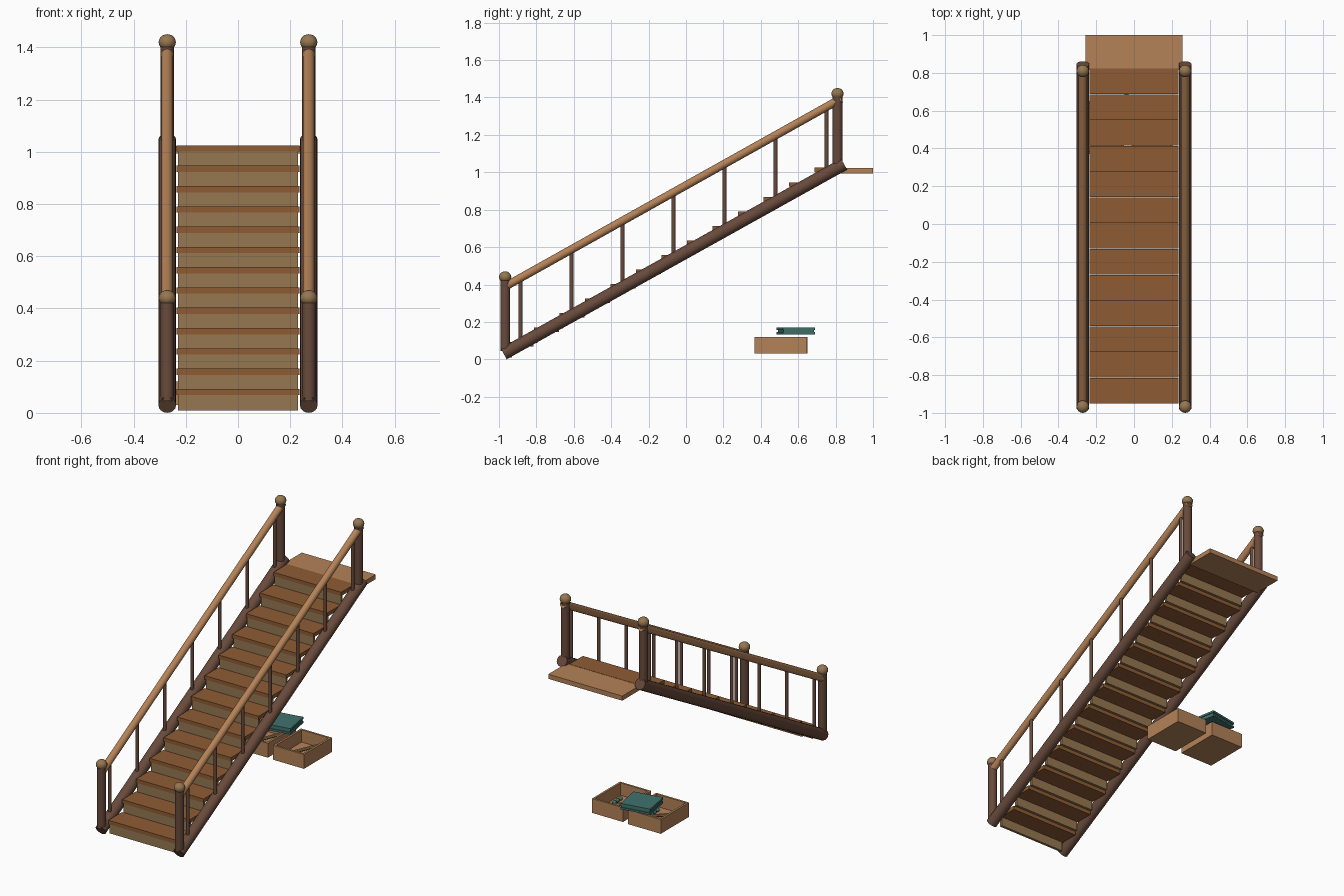
import bpy, math
from mathutils import Vector, Matrix

if "Cube" in bpy.data.objects:
    bpy.data.objects.remove(bpy.data.objects["Cube"])


def material(name, rgb):
    lin = [((c / 255 + 0.055) / 1.055) ** 2.4 for c in rgb] + [1]
    m = bpy.data.materials.new(name)
    m.use_nodes = True
    m.diffuse_color = lin
    m.node_tree.nodes["Principled BSDF"].inputs["Base Color"].default_value = lin
    return m


DARK = material("dark_brown_wood", (104, 74, 59))
LIGHT = material("light_wood", (180, 130, 87))
TREAD = material("tread_wood", (142, 92, 52))
RISER = material("riser_wood", (150, 119, 81))
TEAL = material("teal", (64, 115, 109))


def finish(name, mat, smooth=False):
    ob = bpy.context.object
    ob.name = name
    ob.data.materials.append(mat)
    if smooth:
        bpy.ops.object.shade_smooth_by_angle(angle=math.radians(40))
    return ob


def box(name, mat, lo, hi, bevel=0):
    lo, hi = Vector(lo), Vector(hi)
    bpy.ops.mesh.primitive_cube_add(size=1)
    ob = finish(name, mat)
    ob.data.transform(Matrix.Translation((lo + hi) / 2) @ Matrix.Diagonal((*(hi - lo), 1)))
    if bevel:
        mod = ob.modifiers.new("soft_edges", "BEVEL")
        mod.width = bevel
    return ob


def rod(name, mat, a, b, r, sides=16):
    a, b = Vector(a), Vector(b)
    bpy.ops.mesh.primitive_cylinder_add(vertices=sides, radius=r, depth=(b - a).length, location=(a + b) / 2)
    ob = finish(name, mat, True)
    ob.rotation_euler = (b - a).to_track_quat("Z", "Y").to_euler()


def ball(name, mat, at, r, squash=1):
    bpy.ops.mesh.primitive_uv_sphere_add(segments=16, ring_count=10, radius=r, location=at)
    finish(name, mat, True).scale.z = squash


# Steps: a flat tread over a thin riser
STEPS, RUN, RISE = 13, 0.1365, 0.0777
for i in range(STEPS):
    y, z = -0.95 + RUN * i, 0.092 + RISE * i
    box(f"tread_{i}", TREAD, (-0.235, y, z - 0.024), (0.235, y + 0.135, z))
    box(f"riser_{i}", RISER, (-0.23, y + 0.004, z - 0.082), (0.23, y + 0.02, z - 0.023))

# Landing at the top
box("landing", LIGHT, (-0.257, 0.815, 0.994), (0.257, 1.0, 1.023))


# Height of the sloping members along y
def stringer_z(y):
    return 0.03 + (y + 0.975) * 0.557


def rail_z(y):
    return 0.93 + y * 0.559


# Both railings
for side, sx in (("left", 0.271), ("right", -0.271)):
    rod(f"stringer_{side}", DARK, (sx, -0.975, 0.03), (sx, 0.845, stringer_z(0.845)), 0.034)
    rod(f"handrail_{side}", LIGHT, (sx, -0.96, rail_z(-0.96)), (sx, 0.83, rail_z(0.83)), 0.022)
    for end, y, foot, top in (("lower", -0.967, 0.045, 0.44), ("upper", 0.81, 1.03, 1.42)):
        rod(f"{end}_newel_{side}", DARK, (sx, y, foot), (sx, y, top), 0.026)
        ball(f"{end}_newel_cap_{side}", RISER, (sx, y, top), 0.033, 0.92)
    for i in range(7):
        y = -0.885 + 0.2727 * i
        rod(f"baluster_{side}_{i}", DARK, (sx, y, stringer_z(y)), (sx, y, rail_z(y)), 0.0105, 10)

# Two open trays stored under the stairs
W = 0.013
for name, x0, x1, y0, y1 in (("left", -0.012, 0.203, 0.365, 0.643), ("right", -0.28, -0.052, 0.37, 0.65)):
    low, high = 0.03, 0.12
    box(f"tray_floor_{name}", LIGHT, (x0, y0, low), (x1, y1, low + W), 0.003)
    for part, a, b in (("front", (x0, y0), (x1, y0 + W)), ("back", (x0, y1 - W), (x1, y1)),
                       ("inner", (x0, y0 + W), (x0 + W, y1 - W)), ("outer", (x1 - W, y0 + W), (x1, y1 - W))):
        box(f"tray_{part}_wall_{name}", LIGHT, (*a, low), (*b, high))
    # Small things kept in the tray
    xm, ym = (x0 + x1) / 2, (y0 + y1) / 2
    rod(f"tray_stick_{name}", RISER, (xm - 0.06, ym - 0.08, 0.055), (xm + 0.05, ym + 0.09, 0.075), 0.01, 8)
    for k in range(3):
        ball(f"tray_bead_{name}_{k}", TEAL, (xm + 0.055, ym - 0.07 + 0.03 * k, 0.055), 0.012)

# Teal book lying askew above the trays
turn = Matrix.Translation((-0.105, 0.588, 0)) @ Matrix.Rotation(math.radians(10), 4, "Z")
for name, z0, z1, inset in (("book_bottom_cover", 0.133, 0.145, 0), ("book_core", 0.145, 0.157, 0.005),
                            ("book_top_cover", 0.157, 0.17, 0)):
    hx, hy = 0.093 - inset, 0.088 - inset
    box(name, TEAL, (-hx, -hy, z0), (hx, hy, z1)).data.transform(turn)
